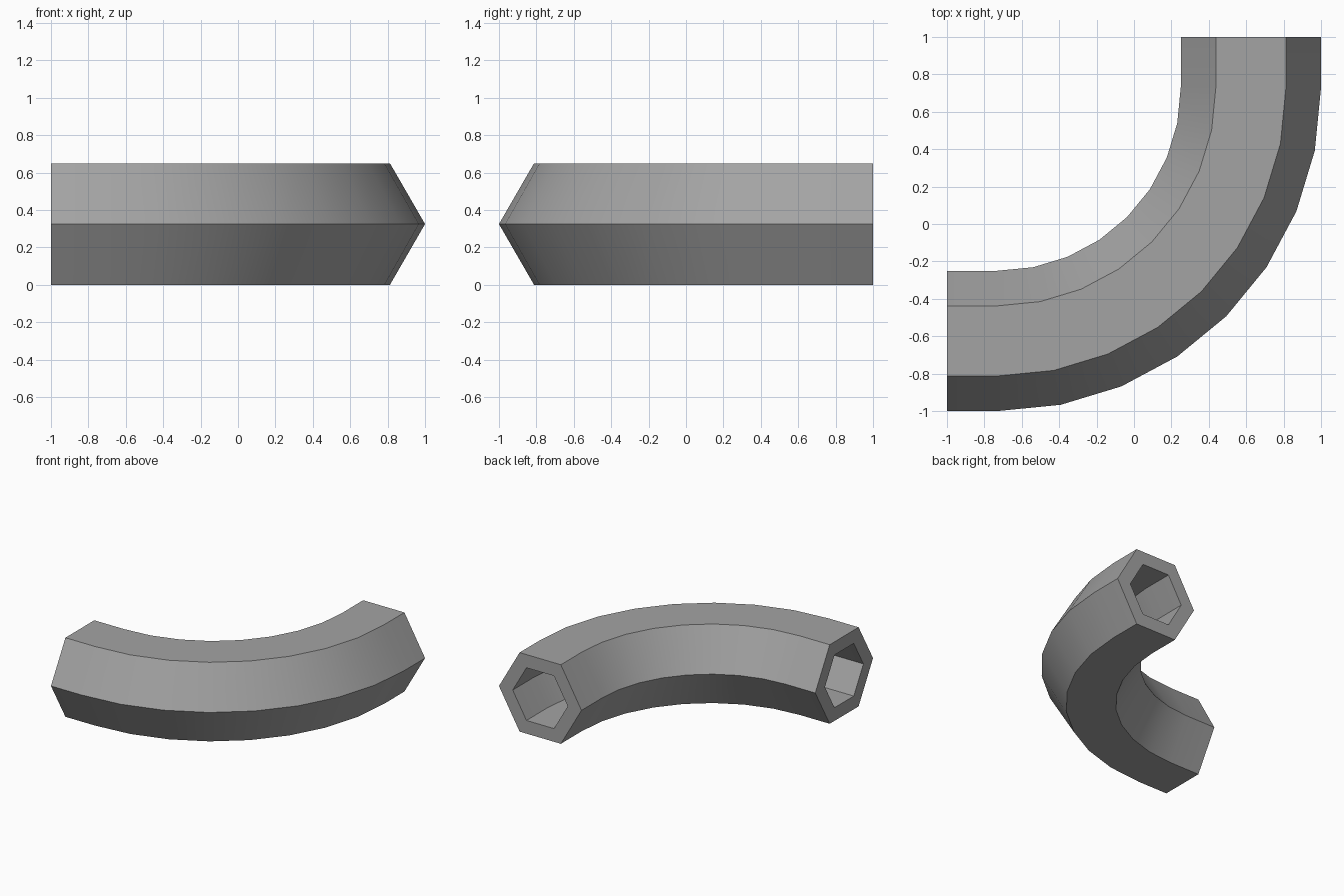
import bpy, bmesh
from math import sin, cos, pi, sqrt, radians

if "Cube" in bpy.data.objects:
    bpy.data.objects.remove(bpy.data.objects["Cube"])

R_OUT, R_IN = 0.375, 0.25      # hexagon corner radii, outside and bore
C = 0.73                       # bend centre is (-C, C)
BEND = 0.625 + C               # bend radius of the centreline
STEPS = 8
HEIGHT = R_OUT * sqrt(3) / 2

# Centreline stations: position and outward direction
stations = [((-1, -0.625), (0, -1))]
for i in range(STEPS + 1):
    a = -pi / 2 + i * pi / 2 / STEPS
    d = (cos(a), sin(a))
    stations.append(((-C + BEND * d[0], C + BEND * d[1]), d))
stations.append(((0.625, 1), (1, 0)))

bm = bmesh.new()


def ring(station, radius):
    (px, py), (dx, dy) = station
    out = []
    for k in range(6):
        u, v = radius * cos(k * pi / 3), radius * sin(k * pi / 3)
        out.append(bm.verts.new((px + dx * u, py + dy * u, HEIGHT + v)))
    return out


def bridge(a, b):
    for k in range(6):
        n = (k + 1) % 6
        bm.faces.new((a[k], a[n], b[n], b[k]))


# Outer and inner walls
walls = [[ring(s, r) for s in stations] for r in (R_OUT, R_IN)]
for rings in walls:
    for a, b in zip(rings, rings[1:]):
        bridge(a, b)

# Open end rims
for end in (0, -1):
    bridge(walls[0][end], walls[1][end])

bmesh.ops.recalc_face_normals(bm, faces=bm.faces)
mesh = bpy.data.meshes.new("curved_hex_pipe")
bm.to_mesh(mesh)
bm.free()
pipe = bpy.data.objects.new("curved_hex_pipe", mesh)
bpy.context.collection.objects.link(pipe)
bpy.context.view_layer.objects.active = pipe
pipe.select_set(True)
bpy.ops.object.shade_smooth_by_angle(angle=radians(30))

# Dark grey finish
grey = bpy.data.materials.new("dark_grey")
grey.diffuse_color = (0.37, 0.37, 0.37, 1)
grey.use_nodes = True
grey.node_tree.nodes["Principled BSDF"].inputs["Base Color"].default_value = grey.diffuse_color
mesh.materials.append(grey)
